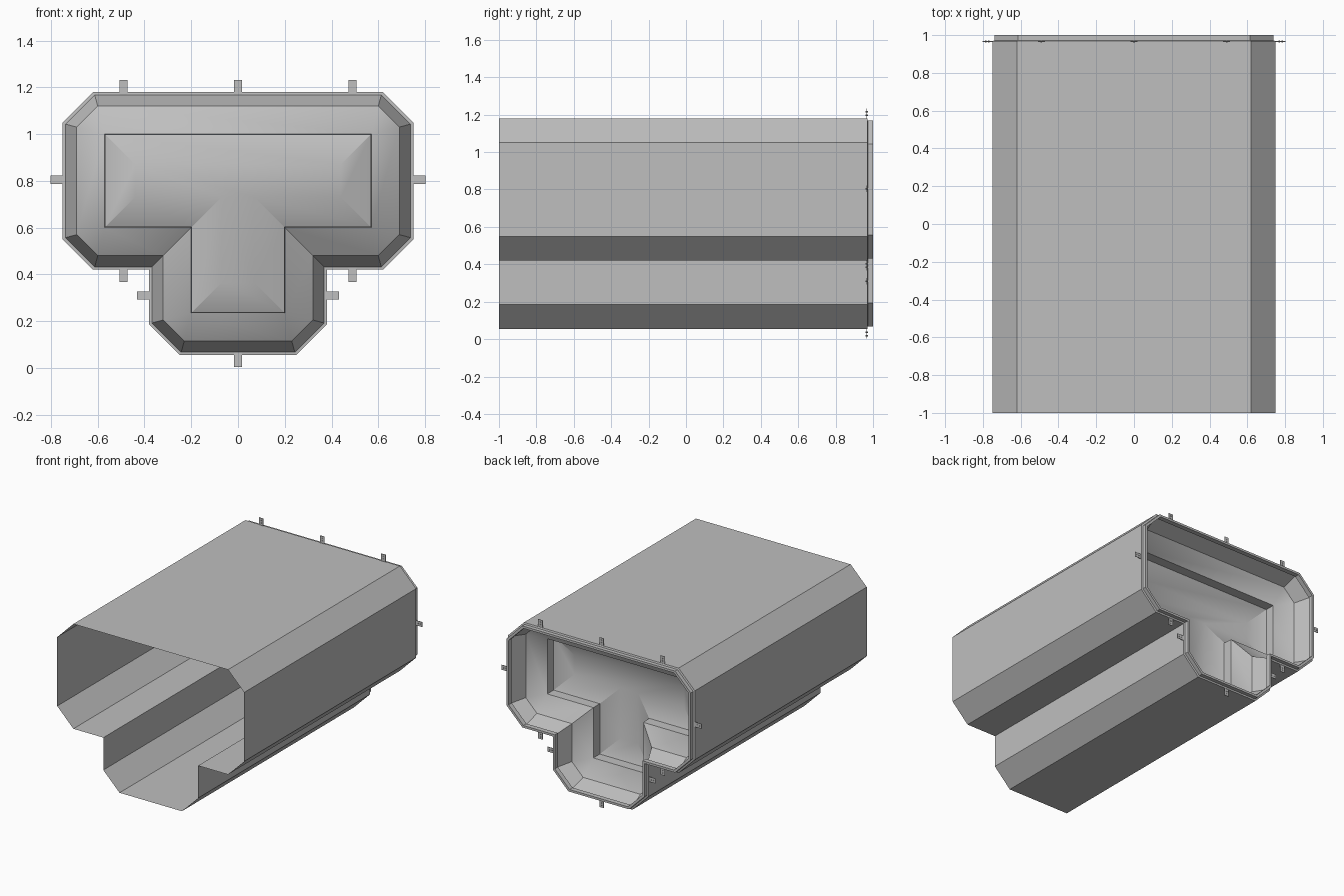
import bpy, bmesh, math
from mathutils import Matrix, Vector

cube = bpy.data.objects.get("Cube")
if cube:
    bpy.data.objects.remove(cube, do_unlink=True)

mat = bpy.data.materials.new("light_grey")
mat.use_nodes = True
GREY = (0.52, 0.52, 0.52, 1)
mat.diffuse_color = GREY
mat.node_tree.nodes["Principled BSDF"].inputs["Base Color"].default_value = GREY


def finish(bm, name, smooth=None):
    mesh = bpy.data.meshes.new(name)
    bm.to_mesh(mesh)
    bm.free()
    mesh.materials.append(mat)
    ob = bpy.data.objects.new(name, mesh)
    bpy.context.collection.objects.link(ob)
    if smooth:
        bpy.ops.object.select_all(action='DESELECT')
        ob.select_set(True)
        bpy.context.view_layer.objects.active = ob
        bpy.ops.object.shade_smooth_by_angle(angle=math.radians(smooth))
    return ob


def tee(inset, c):
    """T outline moved inwards by inset, outer corners chamfered by c."""
    arm, stem = 0.75 - inset, 0.38 - inset
    top, under, foot = 1.18 - inset, 0.42 + inset, 0.055 + inset
    half = [(arm - c, top), (arm, top - c), (arm, under + c), (arm - c, under),
            (stem, under), (stem, foot + c), (stem - c, foot)]
    return half + [(-x, z) for x, z in reversed(half)]


def loft(name, rings, closed=False, cap=False, smooth=None):
    """Skin T outlines given as (inset, chamfer, y)."""
    bm = bmesh.new()
    loops = [[bm.verts.new((x, y, z)) for x, z in tee(i, c)] for i, c, y in rings]
    pairs = list(zip(loops, loops[1:]))
    if closed:
        pairs.append((loops[-1], loops[0]))
    for a, b in pairs:
        n = len(a)
        for k in range(n):
            m = (k + 1) % n
            bm.faces.new((a[k], a[m], b[m], b[k]))
    if cap:
        bm.faces.new(loops[-1])
    bmesh.ops.remove_doubles(bm, verts=bm.verts, dist=0.0005)
    bmesh.ops.recalc_face_normals(bm, faces=bm.faces)
    return finish(bm, name, smooth)


# Long open duct
loft("duct_shell", [(0, 0.13, -1), (0, 0.13, 0.97)])

# Raised lip around the back end
loft("back_lip", [(0, 0.13, 0.968), (0.012, 0.125, 0.972), (0.012, 0.125, 1.0),
                  (0.028, 0.118, 1.0), (0.028, 0.118, 0.965)], closed=True)

# Stepped basin closing the back end
loft("back_basin", [(0.012, 0.125, 0.965), (0.06, 0.09, 0.85), (0.18, 0, 0.775),
                    (0.182, 0, 0.705), (0.31, 0, 0.65)], cap=True, smooth=30)

# Fixing tabs with two small rivets each, placed at (x, z) pointing along (dx, dz)
TAB_Y, TAB_LEN, TAB_WIDTH = 0.966, 0.052, 0.035
spots = [(0, 1.18, 0, 1), (0, 0.055, 0, -1)]
for s in (-1, 1):
    spots += [(0.49 * s, 1.18, 0, 1), (0.49 * s, 0.42, 0, -1),
              (0.75 * s, 0.805, s, 0), (0.38 * s, 0.31, s, 0)]

bm = bmesh.new()
rv = bmesh.new()
for x, z, dx, dz in spots:
    base, out = Vector((x, TAB_Y, z)), Vector((dx, 0, dz))
    size = (TAB_LEN + 0.01 if dx else TAB_WIDTH, 0.004,
            TAB_LEN + 0.01 if dz else TAB_WIDTH)
    centre = base + out * (TAB_LEN / 2 - 0.005)
    bmesh.ops.create_cube(bm, size=1, matrix=Matrix.Translation(centre)
                          @ Matrix.Diagonal((*size, 1)))
    for reach in (0.018, 0.036):
        spot = base + out * reach
        bmesh.ops.create_cone(rv, cap_ends=True, segments=8, radius1=0.004,
                              radius2=0.004, depth=0.012,
                              matrix=Matrix.Translation(spot)
                              @ Matrix.Rotation(math.pi / 2, 4, 'X'))
finish(bm, "fixing_tabs")
finish(rv, "tab_rivets")
